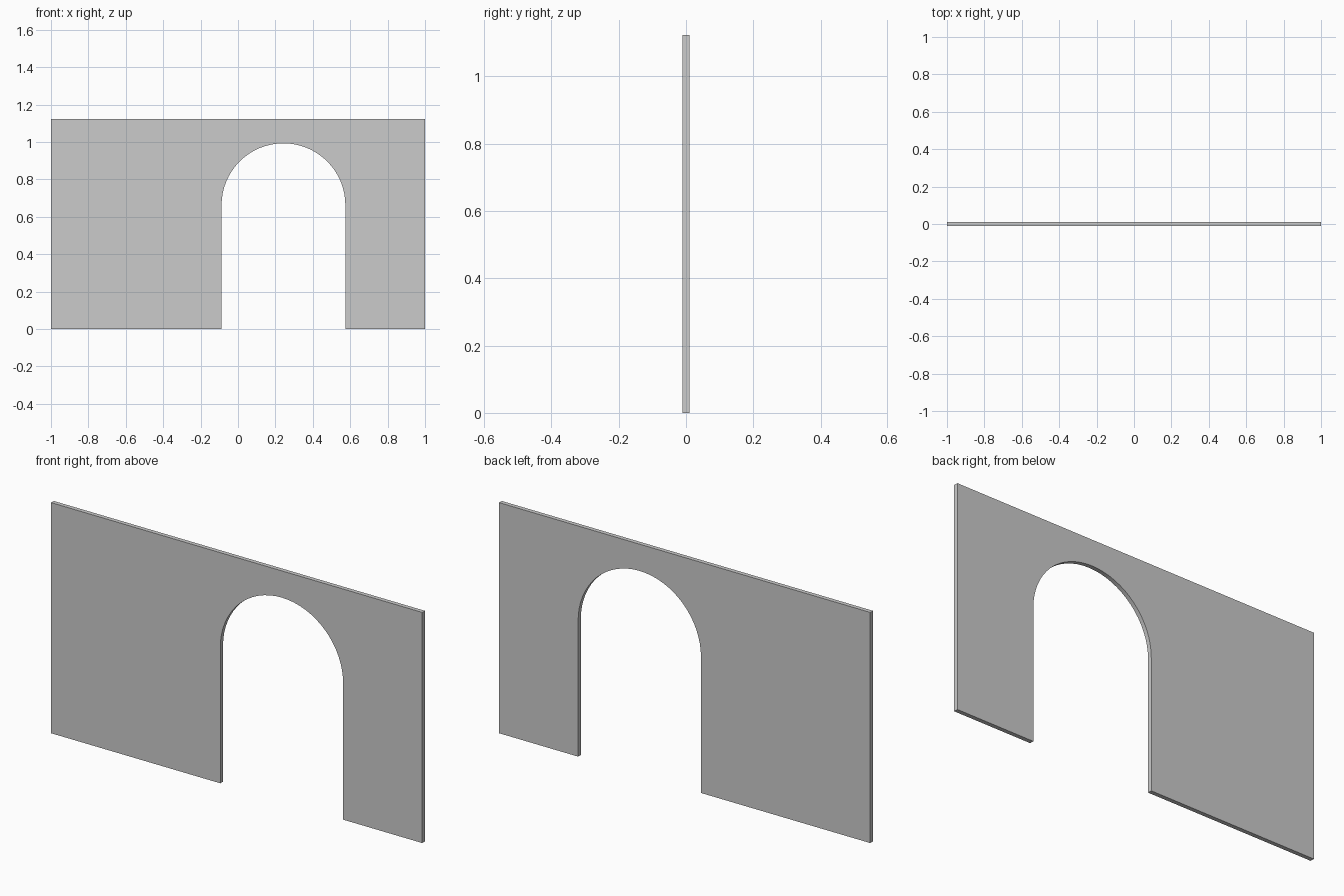
import bpy, bmesh
from math import pi, cos, sin

if "Cube" in bpy.data.objects:
    bpy.data.objects.remove(bpy.data.objects["Cube"])

WIDTH, HEIGHT, THICK = 2.0, 1.123, 0.021
ARCH_X, ARCH_R, SPRING_Z = 0.243, 0.331, 0.662
SEGMENTS = 32

# Wall outline, with the round-headed doorway cut into the bottom edge
outline = [(WIDTH / 2, 0), (WIDTH / 2, HEIGHT), (-WIDTH / 2, HEIGHT), (-WIDTH / 2, 0),
           (ARCH_X - ARCH_R, 0)]
for i in range(SEGMENTS + 1):
    a = pi - pi * i / SEGMENTS
    outline.append((ARCH_X + ARCH_R * cos(a), SPRING_Z + ARCH_R * sin(a)))
outline.append((ARCH_X + ARCH_R, 0))

# Extrude the outline through the wall thickness
bm = bmesh.new()
face = bm.faces.new([bm.verts.new((x, -THICK / 2, z)) for x, z in outline])
result = bmesh.ops.extrude_face_region(bm, geom=[face], use_keep_orig=True)
moved = [g for g in result["geom"] if isinstance(g, bmesh.types.BMVert)]
bmesh.ops.translate(bm, verts=moved, vec=(0, THICK, 0))
bmesh.ops.recalc_face_normals(bm, faces=bm.faces)

mesh = bpy.data.meshes.new("wall_with_archway")
bm.to_mesh(mesh)
bm.free()
wall = bpy.data.objects.new("wall_with_archway", mesh)
bpy.context.collection.objects.link(wall)

# Smooth the arch soffit while keeping the wall edges sharp
bpy.context.view_layer.objects.active = wall
wall.select_set(True)
bpy.ops.object.shade_smooth_by_angle(angle=pi / 6)
